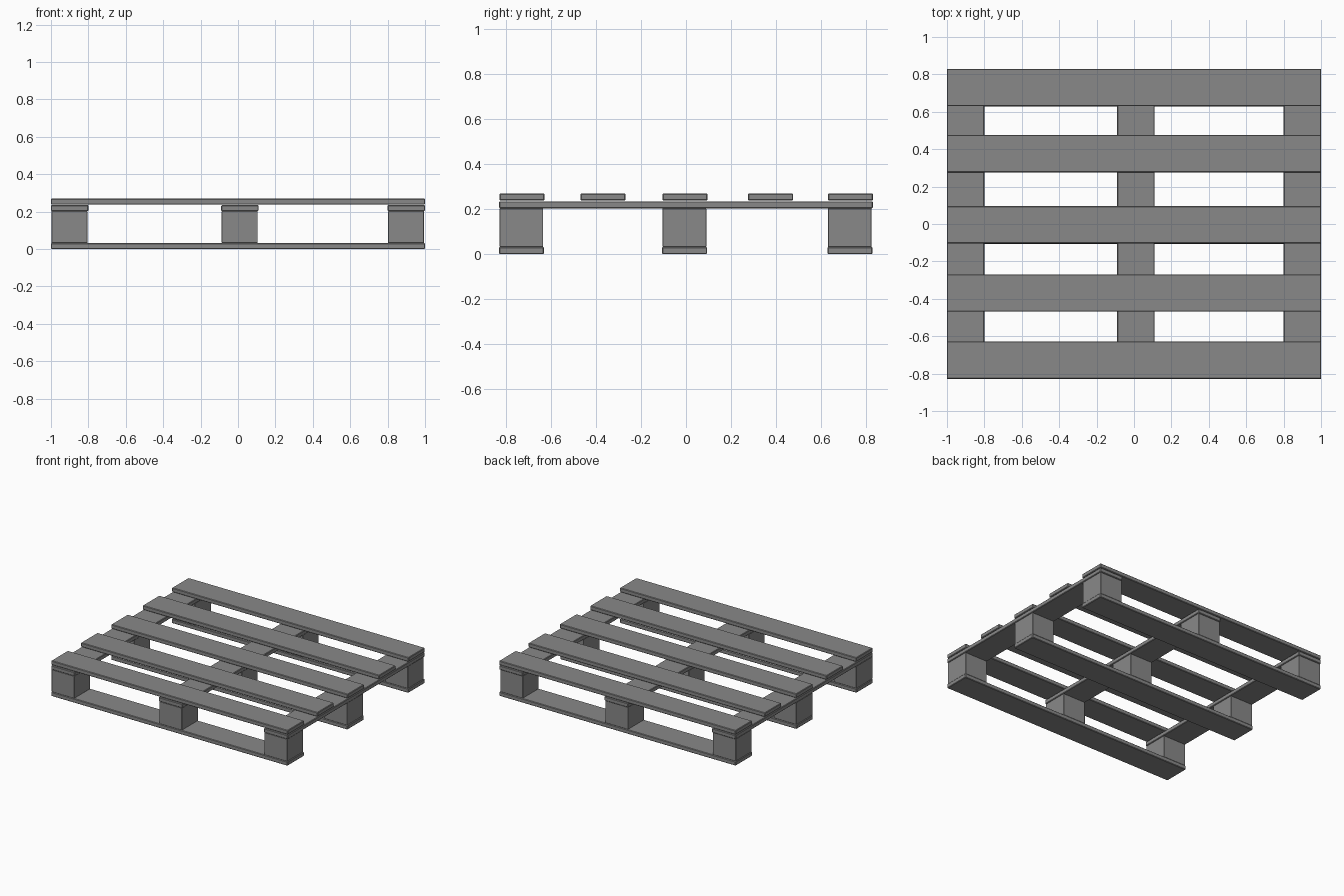
import bpy
import bmesh

if "Cube" in bpy.data.objects:
    bpy.data.objects.remove(bpy.data.objects["Cube"])

# Dark grey for all parts
grey = bpy.data.materials.new("dark_grey")
grey.diffuse_color = (0.25, 0.25, 0.25, 1)
grey.use_nodes = True
grey.node_tree.nodes["Principled BSDF"].inputs["Base Color"].default_value = grey.diffuse_color


def box(name, x, y, z, bevel=0.004):
    """Box spanning the (min, max) ranges, with a small chamfer."""
    bm = bmesh.new()
    bmesh.ops.create_cube(bm, size=1)
    for v in bm.verts:
        for i, (lo, hi) in enumerate((x, y, z)):
            v.co[i] = lo if v.co[i] < 0 else hi
    bmesh.ops.bevel(bm, geom=bm.edges[:], offset=bevel, segments=1,
                    affect='EDGES')
    mesh = bpy.data.meshes.new(name)
    bm.to_mesh(mesh)
    bm.free()
    mesh.materials.append(grey)
    obj = bpy.data.objects.new(name, mesh)
    bpy.context.collection.objects.link(obj)
    return obj


W = 0.2                             # board width
columns = (-1.0, -0.09, 0.8)        # left edges of the stringers
rows = (-0.83, -0.106, 0.628)       # front edges of the bottom boards
deck = (-0.828, -0.469, -0.104, 0.276, 0.63)

# Top deck boards
for i, y in enumerate(deck):
    box(f"deck_board_{i + 1}", (-1, 1), (y, y + W), (0.238, 0.27))

# Stringer boards running front to back under the deck
for i, x in enumerate(columns):
    box(f"stringer_board_{i + 1}", (x, x + W), (-0.83, 0.83), (0.203, 0.235))

# Bottom runner boards
for i, y in enumerate(rows):
    box(f"bottom_board_{i + 1}", (-1, 1), (y, y + W), (0, 0.032))

# Spacer blocks between runners and stringers
for i, x in enumerate(columns):
    for j, y in enumerate(rows):
        box(f"spacer_block_{i + 1}_{j + 1}", (x + 0.003, x + 0.195),
            (y + 0.002, y + 0.196), (0.032, 0.203), 0.002)
